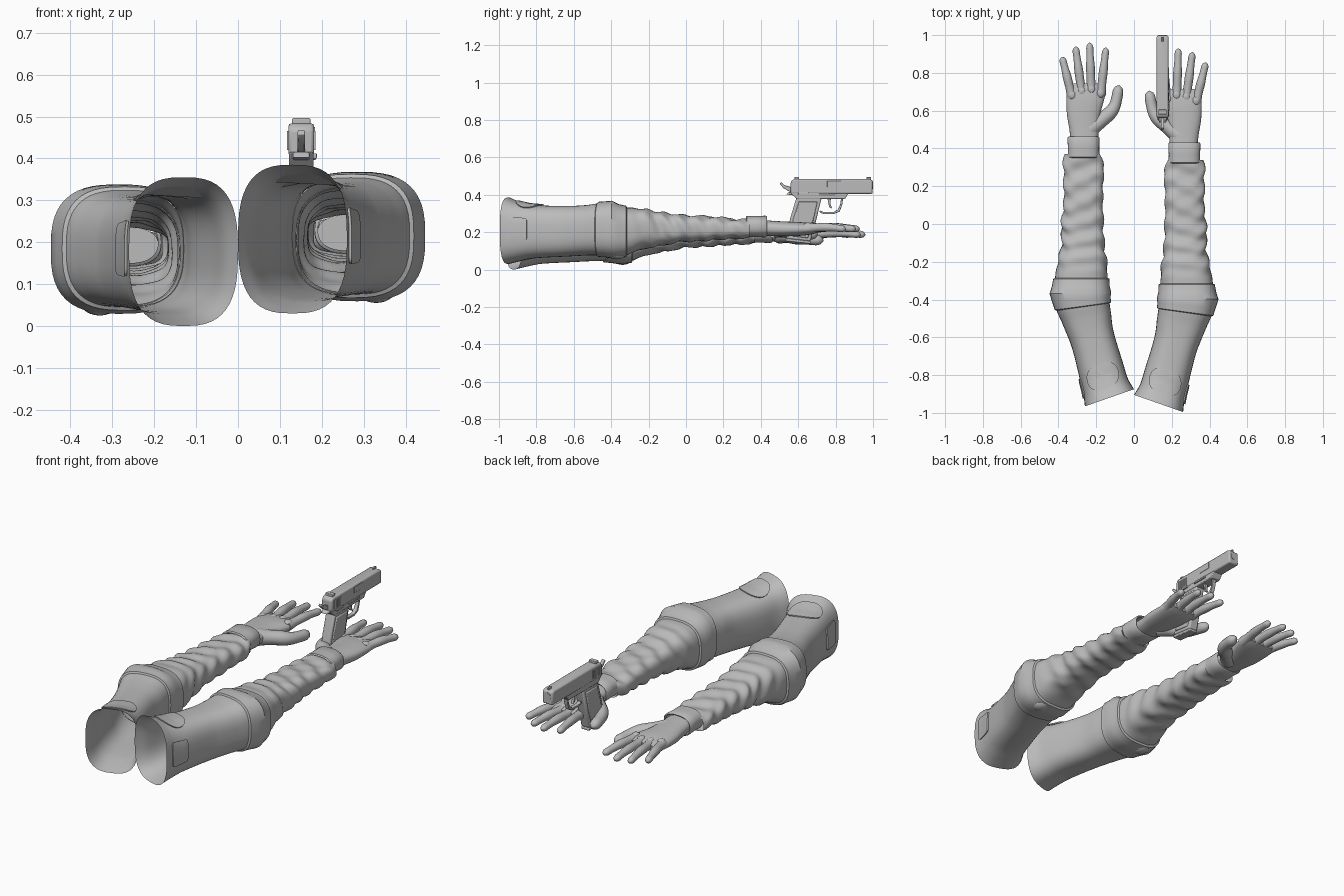
import bpy, bmesh, math
from mathutils import Vector

if "Cube" in bpy.data.objects:
    bpy.data.objects.remove(bpy.data.objects["Cube"], do_unlink=True)

grey = bpy.data.materials.new("plain_grey")
grey.use_nodes = True
tone = (0.5, 0.5, 0.5, 1)
grey.diffuse_color = tone
grey.node_tree.nodes["Principled BSDF"].inputs["Base Color"].default_value = tone


def finish(name, bm, angle=40):
    bmesh.ops.recalc_face_normals(bm, faces=bm.faces)
    mesh = bpy.data.meshes.new(name)
    bm.to_mesh(mesh)
    bm.free()
    mesh.materials.append(grey)
    ob = bpy.data.objects.new(name, mesh)
    bpy.context.collection.objects.link(ob)
    bpy.ops.object.select_all(action='DESELECT')
    ob.select_set(True)
    bpy.context.view_layer.objects.active = ob
    bpy.ops.object.shade_smooth_by_angle(angle=math.radians(angle))
    return ob


def place(side, p):
    # the left arm sits a little higher and further back along y than the right
    return Vector((p[0], p[1] - .03, p[2] + .03)) if side > 0 else Vector((-p[0], p[1], p[2]))


def loft(name, side, rows, closed=True, caps=False, angle=40):
    bm = bmesh.new()
    grid = [[bm.verts.new(place(side, p)) for p in row] for row in rows]
    n = len(rows[0])
    for a, b in zip(grid, grid[1:]):
        for i in range(n if closed else n - 1):
            j = (i + 1) % n
            bm.faces.new((a[i], a[j], b[j], b[i]))
    if caps:
        bm.faces.new(grid[0])
        bm.faces.new(grid[-1])
    return finish(name, bm, angle)


def sample(table, y):
    # smooth curve through the rows of a table keyed by its first column
    k = 0
    while k < len(table) - 2 and y > table[k + 1][0]:
        k += 1
    a, b = table[k], table[k + 1]
    before, after = table[max(k - 1, 0)], table[min(k + 2, len(table) - 1)]
    h = b[0] - a[0]
    t = (y - a[0]) / h
    out = []
    for i in range(1, len(a)):
        ma = (b[i] - before[i]) / (b[0] - before[0]) * h
        mb = (after[i] - a[i]) / (after[0] - a[0]) * h
        out.append((2*t**3 - 3*t*t + 1) * a[i] + (t**3 - 2*t*t + t) * ma
                   + (3*t*t - 2*t**3) * b[i] + (t**3 - t*t) * mb)
    return out


def squircle(a, power):
    c, s = math.cos(a), math.sin(a)
    return math.copysign(abs(c)**power, c), math.copysign(abs(s)**power, s)


# y, centre x, half width, bottom, top
SLEEVE = [
    (-.92, .13, .13, 0, .355), (-.86, .15, .118, .015, .33),
    (-.78, .172, .115, .03, .315), (-.6, .222, .112, .04, .31),
    (-.5, .25, .128, .045, .315), (-.43, .272, .142, .045, .325),
    (-.365, .284, .152, .04, .327), (-.31, .28, .142, .04, .305),
    (-.2, .275, .13, .08, .295), (-.1, .27, .112, .1, .278),
    (0, .272, .112, .118, .262), (.1, .268, .104, .12, .255),
    (.2, .27, .104, .13, .25), (.3, .267, .107, .137, .24),
    (.37, .272, .096, .14, .24)]
PALM = [
    (.43, .262, .072, .15, .235), (.5, .264, .078, .148, .23),
    (.58, .267, .088, .148, .226), (.66, .258, .1, .152, .222),
    (.71, .253, .102, .16, .215), (.745, .253, .085, .172, .205)]
RING = [2 * math.pi * i / 48 for i in range(48)]


def sleeve_point(y, a, off=0):
    cx, rx, lo, hi = sample(SLEEVE, y)
    fold = max(0, min(1, (y + .3) / .15))
    wave = math.sin(62*y + 1.6*math.sin(2*a) + 1.2*math.sin(a + 9*y))
    ripple = math.sin(3*a + 25*y) * math.sin(40*y + 2*a)
    off += fold * (.005*wave + .003*ripple)
    u, v = squircle(a, .72)
    slope = .35 * min(1, max(0, (-.35 - y) / .22))
    dx = (rx + off) * u
    return cx + dx, y - slope*dx, (lo + hi)/2 + ((hi - lo)/2 + off) * v


def patch(name, side, y0, half_y, a0, half_a, power):
    # raised cloth piece that follows the sleeve
    rows = []
    for r, off in ((1, .001), (1, .007), (.7, .008), (.35, .008), (.02, .008)):
        row = []
        for a in RING:
            u, v = squircle(a, power)
            row.append(sleeve_point(y0 + half_y*r*u, a0 + half_a*r*v, off))
        rows.append(row)
    loft(name, side, rows, caps=True, angle=35)


def tube(name, side, points, r0, r1, n=28, round_start=False):
    # rounded limb along a smooth path
    table = [(i / (len(points) - 1), *p) for i, p in enumerate(points)]
    rows = []
    for k in range(n + 1):
        t = k / n
        p = Vector(sample(table, t))
        d = (Vector(sample(table, min(1, t + .02))) - Vector(sample(table, max(0, t - .02)))).normalized()
        across = d.cross(Vector((0, 0, 1))).normalized()
        up = across.cross(d)
        r = r0 + (r1 - r0) * t
        if t > .88:
            r *= math.sqrt(max(.01, 1 - ((t - .88) / .12)**2))
        r *= 1 + .05 * math.cos(t * 4 * math.pi)
        rows.append([p + r * (math.cos(a)*across + math.sin(a)*up) for a in RING[::3]])
    loft(name, side, rows, caps=True, angle=60)


def blob(name, side, centre, size):
    bm = bmesh.new()
    bmesh.ops.create_uvsphere(bm, u_segments=20, v_segments=12, radius=1)
    for v in bm.verts:
        v.co = place(side, [c + s*q for c, s, q in zip(centre, size, v.co)])
    finish(name, bm, 60)


def arm(side, label):
    # sleeve, elbow band and cloth patches
    rows = [[sleeve_point(-.92 + 1.29*k/130, a) for a in RING] for k in range(131)]
    loft(label + "_sleeve", side, rows, angle=60)
    band = ((-.44, -.002), (-.435, .008), (-.4, .007), (-.365, .011), (-.33, .007), (-.29, .009), (-.285, -.002))
    loft(label + "_elbow_band", side, [[sleeve_point(y, a, o) for a in RING] for y, o in band], angle=35)
    patch(label + "_shoulder_patch", side, -.805, .065, math.pi/2, .62, 1)
    patch(label + "_side_pocket", side, -.83, .05, .08, .3, .3)
    blob(label + "_elbow_pad", side, (.33, -.34, .055), (.045, .05, .03))

    # glove cuff
    cuff = ((.35, .076, .05), (.355, .084, .057), (.4, .083, .056), (.455, .085, .058),
            (.462, .08, .053), (.455, .074, .046))
    rows = []
    for y, rx, rz in cuff:
        uv = [squircle(a, .8) for a in RING]
        rows.append([(.267 + rx*u, y, .2 + rz*v) for u, v in uv])
    loft(label + "_cuff", side, rows)

    # palm
    rows = []
    for k in range(33):
        y = .43 + .315*k/32
        cx, rx, lo, hi = sample(PALM, y)
        uv = [squircle(a, .85) for a in RING]
        rows.append([(cx + rx*u, y, (lo + hi)/2 + (hi - lo)/2*v) for u, v in uv])
    loft(label + "_palm", side, rows, caps=True, angle=60)

    # fingers with knuckles
    fingers = (("index", .177, .68, .148, .935), ("middle", .226, .7, .235, .96),
               ("ring", .276, .69, .31, .94), ("little", .327, .67, .381, .885))
    for finger, x0, y0, x1, y1 in fingers:
        mid = ((x0 + x1)/2, (y0 + y1)/2, .196)
        tube(f"{label}_{finger}_finger", side, [(x0, y0, .19), mid, (x1, y1, .186)], .026, .018)
        blob(f"{label}_{finger}_knuckle", side, (x0, y0 + .012, .207), (.021, .024, .014))
    tube(label + "_thumb", side, [(.235, .5, .185), (.165, .555, .178), (.105, .62, .166), (.078, .735, .155)],
         .044, .027)


arm(1, "left")
arm(-1, "right")


# pistol: side outlines in y and z, given thickness across x
MID = .151


def prism(name, outline, half, bevel=.004, dx=0):
    bm = bmesh.new()
    face = bm.faces.new([bm.verts.new((MID + dx - half, y, z)) for y, z in outline])
    new = bmesh.ops.extrude_face_region(bm, geom=[face])["geom"]
    bmesh.ops.translate(bm, vec=(2*half, 0, 0), verts=[g for g in new if isinstance(g, bmesh.types.BMVert)])
    ob = finish(name, bm, 35)
    if bevel:
        mod = ob.modifiers.new("rounding", 'BEVEL')
        mod.width, mod.segments = bevel, 2
    return ob


def block(name, y0, y1, z0, z1, half, bevel=.003, dx=0):
    return prism(name, [(y0, z0), (y1, z0), (y1, z1), (y0, z1)], half, bevel, dx)


def barrel(name, y0, y1, z, radius):
    bpy.ops.mesh.primitive_cylinder_add(vertices=24, radius=radius, depth=y1 - y0,
                                        location=(MID, (y0 + y1)/2, z), rotation=(math.pi/2, 0, 0))
    ob = bpy.context.object
    ob.name = name
    ob.data.materials.append(grey)
    bpy.ops.object.shade_smooth_by_angle()


prism("slide", [(.56, .405), (.998, .405), (.998, .475), (.985, .484), (.575, .484), (.56, .47)], .031, .009)
prism("frame", [(.555, .415), (.59, .378), (.85, .378), (.87, .41)], .029)
prism("grip", [(.592, .39), (.556, .27), (.535, .165), (.665, .15), (.695, .26), (.727, .39)], .027, .008)
prism("grip_panels", [(.605, .365), (.573, .27), (.556, .18), (.652, .168), (.68, .26), (.703, .365)], .033, .005)
prism("magazine_base", [(.532, .168), (.53, .152), (.668, .137), (.668, .152)], .025)
barrel("muzzle", .95, 1.0, .45, .02)
block("rear_sight", .58, .605, .48, .496, .022)
block("front_sight", .965, .99, .48, .495, .005)
block("ejection_port", .755, .83, .44, .475, .003, .001, .03)
block("safety_lever", .6, .655, .4, .412, .006, .002, .031)
block("slide_stop", .71, .8, .396, .406, .004, .002, .031)
for k in range(6):
    block(f"slide_rib_{k + 1}", .58 + .012*k, .586 + .012*k, .42, .465, .0335, 0)

# trigger, guard and hammer
prism("trigger", [(.755, .385), (.775, .385), (.772, .35), (.782, .325), (.765, .335)], .008, .002)
guard = [(.715, .305), (.735, .297), (.79, .297), (.822, .31), (.835, .345), (.84, .382)]
inner = [(y - .011 if y > .8 else y, z + (.011 if z < .33 else 0)) for y, z in guard]
prism("trigger_guard", guard + inner[::-1], .011, .002)
prism("hammer", [(.565, .41), (.565, .44), (.525, .452), (.508, .468), (.5, .458), (.522, .435)], .009, .003)
prism("grip_tang", [(.6, .39), (.6, .415), (.55, .415), (.535, .402), (.57, .397)], .02, .004)
